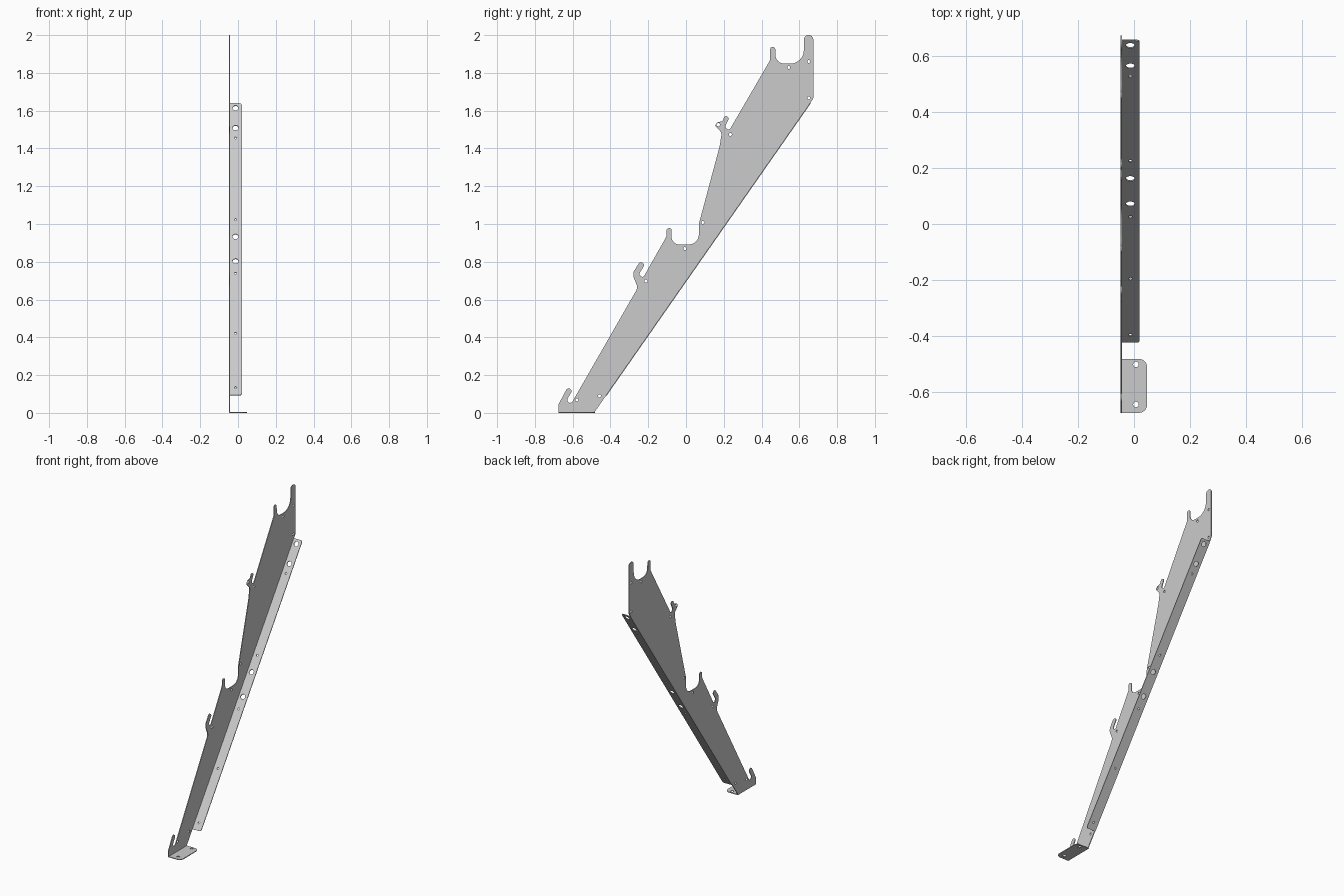
import bpy
import math
from mathutils import Matrix, Vector

cube = bpy.data.objects.get("Cube")
if cube:
    bpy.data.objects.remove(cube, do_unlink=True)

T = 0.005          # sheet thickness
X0 = -0.048        # outer face of the upright sheet

steel = bpy.data.materials.new("grey steel")
steel.use_nodes = True
GREY = (0.6, 0.6, 0.6, 1.0)
steel.diffuse_color = GREY
steel.node_tree.nodes["Principled BSDF"].inputs["Base Color"].default_value = GREY


def rounded(corners, steps=8):
    """Turn (u, v, radius) corners into an outline with filleted corners."""
    pts = []
    n = len(corners)
    for i, (u, v, r) in enumerate(corners):
        p = Vector((u, v))
        a = Vector(corners[i - 1][:2]) - p
        b = Vector(corners[(i + 1) % n][:2]) - p
        if r == 0:
            pts.append(p)
            continue
        half = a.angle(b) / 2
        t = min(r / math.tan(half), 0.49 * a.length, 0.49 * b.length)
        r = t * math.tan(half)
        a.normalize()
        b.normalize()
        c = p + (a + b).normalized() * (r / math.sin(half))
        start, end = p + a * t - c, p + b * t - c
        sweep = start.angle_signed(end)      # clockwise positive
        for k in range(steps + 1):
            ang = -sweep * k / steps
            pts.append(c + Matrix.Rotation(ang, 2) @ start)
    return pts


def circle(u, v, r, n=20):
    return [Vector((u + r * math.cos(k * math.tau / n),
                    v + r * math.sin(k * math.tau / n))) for k in range(n)]


def sheet(name, outline, holes, origin, u_dir, v_dir):
    """Flat sheet with holes, centred in thickness on the plane given."""
    curve = bpy.data.curves.new(name, 'CURVE')
    curve.dimensions = '2D'
    curve.fill_mode = 'BOTH'
    curve.extrude = T / 2
    for loop in [outline] + [circle(*h) for h in holes]:
        s = curve.splines.new('POLY')
        s.points.add(len(loop) - 1)
        for pt, q in zip(s.points, loop):
            pt.co = (q.x, q.y, 0, 1)
        s.use_cyclic_u = True
    temp = bpy.data.objects.new(name + "_outline", curve)
    bpy.context.collection.objects.link(temp)
    bpy.context.view_layer.update()
    dg = bpy.context.evaluated_depsgraph_get()
    mesh = bpy.data.meshes.new_from_object(temp.evaluated_get(dg))
    bpy.data.objects.remove(temp, do_unlink=True)
    u, v = Vector(u_dir), Vector(v_dir)
    m = Matrix((u, v, u.cross(v))).transposed().to_4x4()
    mesh.transform(Matrix.Translation(origin) @ m)
    mesh.name = name
    mesh.materials.clear()
    mesh.materials.append(steel)
    for f in mesh.polygons:
        f.use_smooth = False
    obj = bpy.data.objects.new(name, mesh)
    bpy.context.collection.objects.link(obj)
    return obj


# Upright side plate, profile in (y, z, corner radius)
profile = [
    (-.677, 0, 0), (-.677, .045, .01),
    # lower hook and slot
    (-.629, .135, .015), (-.603, .12, .015), (-.636, .063, .015), (-.61, .048, .015),
    # middle hook and slot
    (-.257, .663, .04), (-.281, .722, .03), (-.281, .745, .03),
    (-.245, .802, .014), (-.219, .787, .014), (-.252, .733, .014), (-.23, .714, .014),
    # lower cradle
    (-.106, .933, .02), (-.104, .978, .012), (-.078, .978, .012),
    (-.08, .892, .072), (.066, .892, .072), (.066, 1.0, .05),
    # upper hook and slot
    (.177, 1.415, .1), (.187, 1.483, .03), (.15, 1.522, .012), (.165, 1.538, .01),
    (.192, 1.545, .01), (.203, 1.574, .012), (.228, 1.565, .012),
    (.204, 1.513, .012), (.226, 1.494, .012),
    # upper cradle and tall horn
    (.443, 1.867, .02), (.444, 1.938, .013), (.47, 1.938, .013),
    (.474, 1.849, .072), (.622, 1.849, .072), (.622, 2.0, .024), (.672, 2.0, .024),
    # back edge and sloping fold line
    (.672, 1.665, .02), (.655, 1.638, 0), (-.489, 0, 0),
]
plate_holes = [(-.58, .069), (-.46, .09), (-.214, .698), (-.008, .87), (.087, 1.008),
               (.233, 1.474), (.542, 1.828), (.648, 1.86), (.648, 1.667)]
holes = [(y, z, .008) for y, z in plate_holes] + [(.169, 1.526, .009)]
sheet("side_plate", rounded(profile), holes,
      (X0 + T / 2, .002, 0), (0, 1, 0), (0, 0, 1))

# Folded flange along the sloping edge, drawn in (x, distance up the slope)
slope = Vector((0, 1.144, 1.638)).normalized()
up = lambda z: z / slope.z
x1, z0, z1 = .02, .093, 1.638
flange = [(X0, up(z0), 0), (x1, up(z0), .012), (x1, up(z1), .012), (X0, up(z1), 0)]
holes = [(-.013, up(z), .016) for z in (1.613, 1.508, .932, .802)]
holes += [(-.013, up(z), .0065) for z in (1.455, 1.022, .737, .42, .132)]
sheet("sloping_flange", rounded(flange), holes,
      (0, -.487, 0), (1, 0, 0), slope)

# Foot folded flat at the bottom
foot = [(X0, -.675, 0), (.047, -.675, .03), (.047, -.482, .03), (X0, -.482, 0)]
sheet("foot_plate", rounded(foot), [(.007, -.502, .01), (.007, -.645, .01)],
      (0, 0, T / 2), (1, 0, 0), (0, 1, 0))
